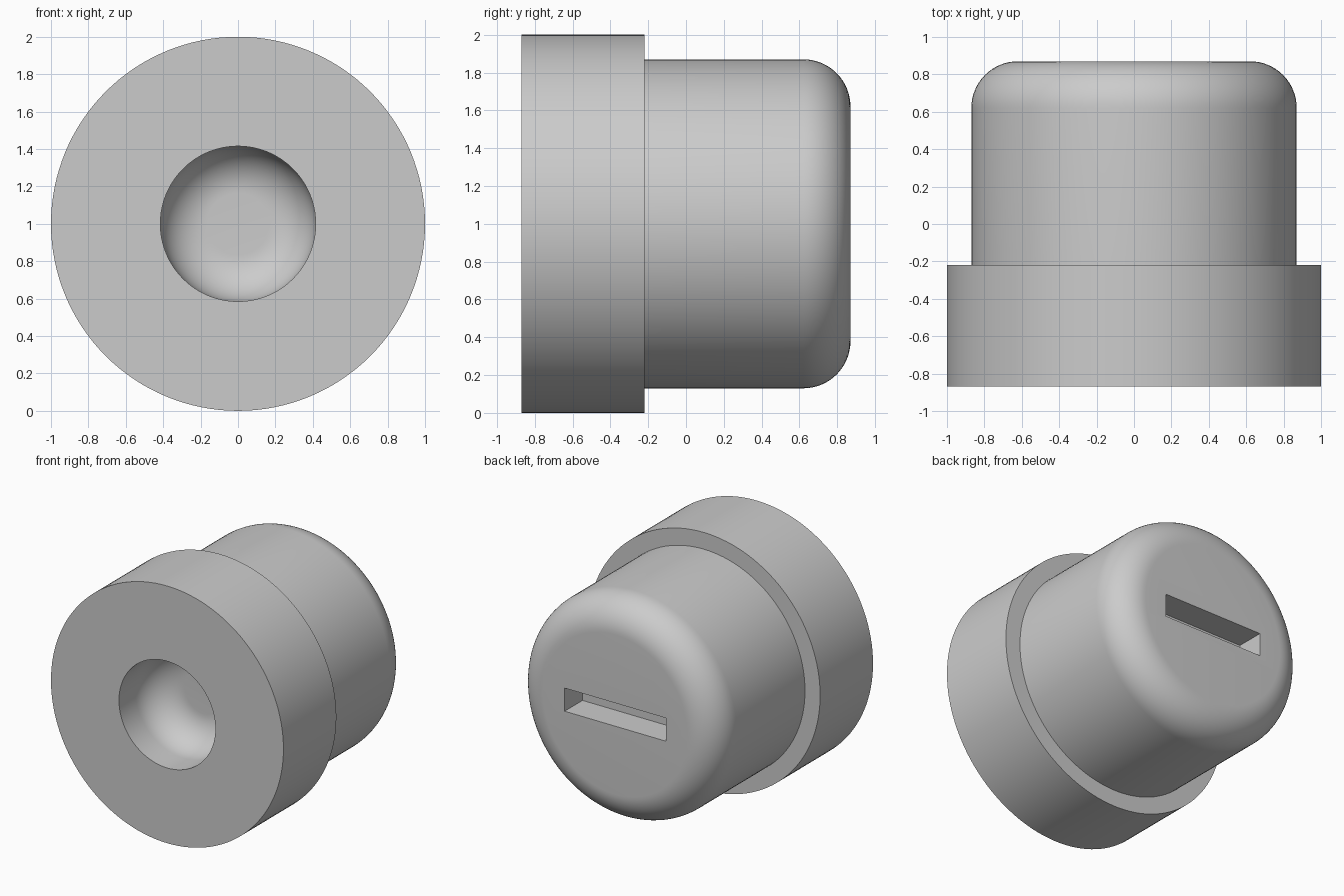
import bpy
import bmesh
from math import sin, cos, pi, radians

SEGMENTS = 128

cube = bpy.data.objects.get("Cube")
if cube:
    bpy.data.objects.remove(cube, do_unlink=True)

grey = bpy.data.materials.new("plain grey")
grey.use_nodes = True
colour = (0.6, 0.6, 0.6, 1)
grey.diffuse_color = colour
grey.node_tree.nodes["Principled BSDF"].inputs["Base Color"].default_value = colour


def make_object(name, bm):
    bmesh.ops.recalc_face_normals(bm, faces=bm.faces)
    mesh = bpy.data.meshes.new(name)
    bm.to_mesh(mesh)
    bm.free()
    mesh.materials.append(grey)
    obj = bpy.data.objects.new(name, mesh)
    bpy.context.collection.objects.link(obj)
    return obj


def fillet(radius, y, size, steps=16):
    """Quarter-round from a cylinder wall to a flat end at y, as (radius, y)."""
    angles = [i * pi / 2 / steps for i in range(steps + 1)]
    return [(radius - size + size * cos(a), y - size + size * sin(a)) for a in angles]


def lathe(profile):
    """Revolve (radius, y) points about the y axis through z = 1, capping both ends."""
    bm = bmesh.new()
    turns = [2 * pi * i / SEGMENTS for i in range(SEGMENTS)]
    rings = [[bm.verts.new((r * cos(t), y, 1 + r * sin(t))) for t in turns]
             for r, y in profile]
    for a, b in zip(rings, rings[1:]):
        for i in range(SEGMENTS):
            j = (i + 1) % SEGMENTS
            bm.faces.new((a[i], a[j], b[j], b[i]))
    bm.faces.new(rings[0])
    bm.faces.new(rings[-1])
    return bm


# Flanged plug: round socket in front, wide flange, narrower body with rounded back
socket = fillet(0.415, -0.42, 0.25)[::-1]
flange = [(0.415, -0.87), (1, -0.87), (1, -0.22), (0.87, -0.22)]
body = fillet(0.87, 0.87, 0.25)
plug = make_object("flanged_plug", lathe(socket + flange + body))

# Slot in the back face
bm = bmesh.new()
bmesh.ops.create_cube(bm, size=1)
bmesh.ops.scale(bm, vec=(0.87, 0.44, 0.18), verts=bm.verts)
bmesh.ops.translate(bm, vec=(0, 0.87, 1), verts=bm.verts)
cutter = make_object("slot_cutter", bm)
cutter.hide_render = True

cut = plug.modifiers.new("slot", 'BOOLEAN')
cut.operation = 'DIFFERENCE'
cut.solver = 'EXACT'
cut.object = cutter

bpy.ops.object.select_all(action='DESELECT')
plug.select_set(True)
bpy.context.view_layer.objects.active = plug
bpy.ops.object.modifier_apply(modifier=cut.name)
bpy.data.objects.remove(cutter, do_unlink=True)
bpy.ops.object.shade_smooth_by_angle(angle=radians(30))
